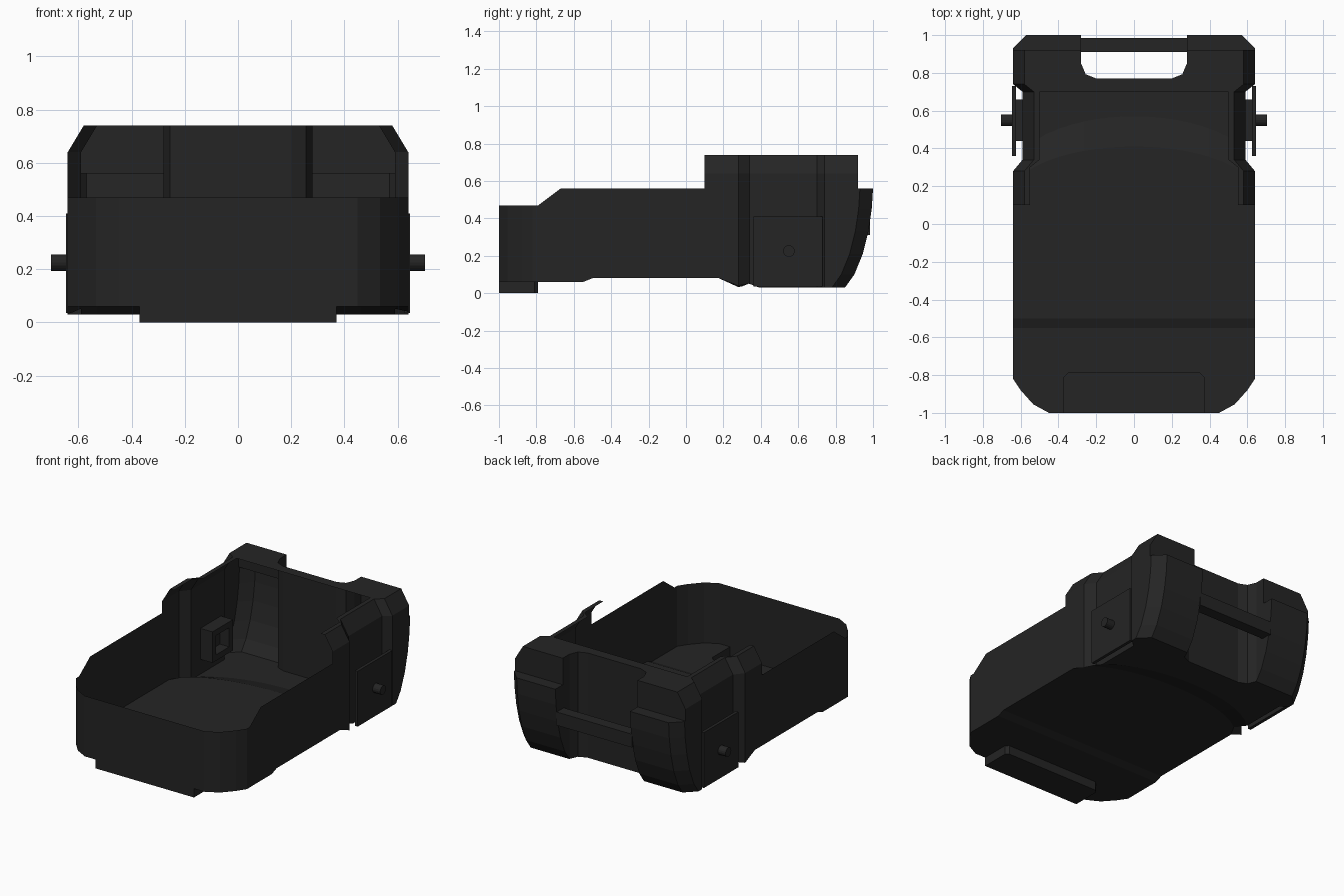
import bpy, bmesh, math
from mathutils import Vector, Matrix

if "Cube" in bpy.data.objects:
    bpy.data.objects.remove(bpy.data.objects["Cube"])

mat = bpy.data.materials.new("black_plastic")
mat.diffuse_color = (0.018, 0.018, 0.018, 1)
mat.use_nodes = True
mat.node_tree.nodes["Principled BSDF"].inputs["Base Color"].default_value = mat.diffuse_color


def add(name, bm):
    bmesh.ops.recalc_face_normals(bm, faces=bm.faces)
    me = bpy.data.meshes.new(name)
    bm.to_mesh(me)
    bm.free()
    ob = bpy.data.objects.new(name, me)
    bpy.context.collection.objects.link(ob)
    me.materials.append(mat)
    return ob


def loft(name, rings):
    """Closed solid through rings with equal point counts."""
    bm = bmesh.new()
    vs = [[bm.verts.new(p) for p in r] for r in rings]
    n = len(rings[0])
    for a, b in zip(vs, vs[1:]):
        for i in range(n):
            j = (i + 1) % n
            bm.faces.new((a[i], a[j], b[j], b[i]))
    bm.faces.new(vs[0])
    bm.faces.new(vs[-1])
    return add(name, bm)


def box(name, x0, x1, y0, y1, z0, z1):
    return loft(name, [[(x0, y0, z), (x1, y0, z), (x1, y1, z), (x0, y1, z)] for z in (z0, z1)])


def mirrored(half):
    return half + [(-x, y) for x, y in reversed(half)]


def boolean(ob, cutter, op):
    m = ob.modifiers.new("cut", 'BOOLEAN')
    m.operation, m.object, m.solver = op, cutter, 'EXACT'
    bpy.context.view_layer.objects.active = ob
    bpy.ops.object.modifier_apply(modifier=m.name)
    bpy.data.objects.remove(cutter)


# Tray body: side profile, trimmed by the front section and the plan outline
curve = [(.85, .03), (.90, .10), (.945, .21), (.975, .33), (.993, .45), (1, .56)]
side = [(-1, .06), (-.55, .06), (-.5, .08), (-.2, .08), (-.2, .03)] + curve + [
    (.92, .56), (.92, .74), (.1, .74), (.1, .56), (-.67, .56), (-.79, .47), (-1, .47)]
tray = loft("tray_shell", [[(x, y, z) for y, z in side] for x in (-.9, .9)])
section = mirrored([(.64, -.1), (.64, .64), (.55, .79)])
boolean(tray, loft("section", [[(x, y, z) for x, z in section] for y in (-1.5, 1.5)]), 'INTERSECT')
plan = mirrored([(.45, -1), (.533, -.955), (.60, -.88), (.68, -.76), (.8, 1.3)])
plan = [(.367, -1.045)] + plan + [(-.367, -1.045)]
boolean(tray, loft("plan", [[(x, y, z) for x, y in plan] for z in (-.2, 1)]), 'INTERSECT')

# Foot pad under the front
pad = mirrored([(.37, -1), (.37, -.81), (.35, -.79)])
boolean(tray, loft("pad", [[(x, y, z) for x, y in pad] for z in (0, .1)]), 'UNION')

# Raised floor ending in an arc
xs = [-.66 + 1.32 * i / 20 for i in range(21)]


def arc(x, t):
    k = math.sqrt(max(0, 1 - (x / .66) ** 2))
    y_in, y_out = .14 + .27 * k, .25 + .32 * k
    return y_in + (y_out - y_in) * t


boolean(tray, loft("floor_step", [
    [(.66, -.3, z), (-.66, -.3, z)] + [(x, arc(x, t), z) for x in xs]
    for t, z in ((2, -.02), (0, .08))]), 'DIFFERENCE')

# Slot behind the handle
slot = mirrored([(.28, 1.2), (.28, .85), (.256, .793), (.20, .77)])
boolean(tray, loft("slot", [[(x, y, z) for x, y in slot] for z in (-.2, 1)]), 'DIFFERENCE')

for s in (1, -1):
    # Side recess for the latch
    rings = []
    for y, o in ((.268, .06), (.34, 0), (.70, 0), (.748, .06)):
        rings.append([(s * x, y, z) for x, z in (
            (.59 + o, -.1), (.59 + o, .64), (.50 + o, .79), (1.2, .79), (1.2, -.1))])
    boolean(tray, loft("recess", rings), 'DIFFERENCE')
    # Chamfer down the curved rear corner
    rings = []
    for y, z in [(.78, -.07)] + curve + [(1, .9)]:
        rings.append([(s * .71, y - .14, z), (s * .50, y + .07, z), (s * .71, y + .07, z)])
    boolean(tray, loft("corner", rings), 'DIFFERENCE')

# Open the top, leaving a thin shell
bm = bmesh.new()
bm.from_mesh(tray.data)
bm.normal_update()
gone = []
for f in bm.faces:
    c = f.calc_center_median()
    if f.normal.z > .7 and c.z > .4 and c.y < .9:
        gone.append(f)
    elif f.normal.y < -.9 and abs(c.y - .1) < .01 and c.z > .5:
        gone.append(f)
bmesh.ops.delete(bm, geom=gone, context='FACES')
bm.to_mesh(tray.data)
bm.free()

# Inward flange on the raised rear rim
half = [(.58, .1), (.58, .28), (.53, .34), (.53, .70), (.58, .74), (.58, .92), (.28, .92),
        (.28, .85), (.256, .793), (.20, .77), (0, .77), (0, .70), (.50, .70), (.50, .34),
        (.55, .30), (.55, .1)]
bm = bmesh.new()
for s in (1, -1):
    f = bm.faces.new([bm.verts.new((s * x, y, .74)) for x, y in half])
bmesh.ops.remove_doubles(bm, verts=bm.verts, dist=1e-4)
add("rim_flange", bm)

# Carry handle bar
box("handle_bar", -.285, .285, .91, .985, .31, .40)

# Latches: hollow block, plate and pivot pin on both sides
for s, n in ((1, "right"), (-1, "left")):
    block = box("latch_block_" + n, s * .50, s * .63, .44, .66, .13, .34)
    boolean(block, box("pocket", s * .45, s * .57, .48, .62, .17, .30), 'DIFFERENCE')
    box("latch_plate_" + n, s * .625, s * .646, .36, .73, .035, .41)
    bm = bmesh.new()
    bmesh.ops.create_cone(bm, cap_ends=True, segments=16, radius1=.031, radius2=.031, depth=.07,
                          matrix=Matrix.Translation((s * .668, .55, .225)) @ Matrix.Rotation(math.pi / 2, 4, 'Y'))
    add("latch_pin_" + n, bm)
